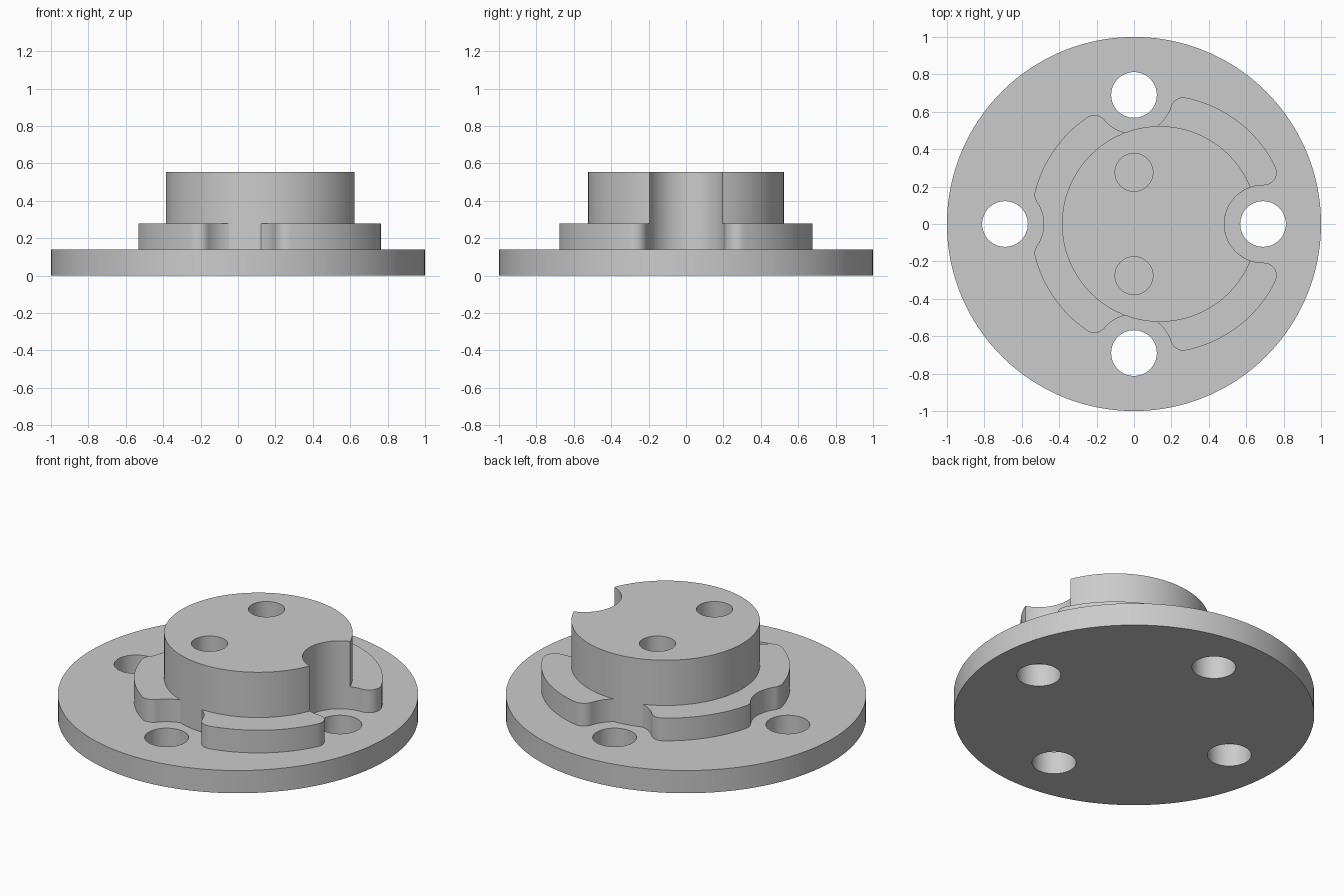
import bpy, bmesh, math
from mathutils import Vector

cube = bpy.data.objects.get("Cube")
if cube:
    bpy.data.objects.remove(cube, do_unlink=True)

# Shared dimensions
PLATE_TOP, COLLAR_TOP, BOSS_TOP = 0.139, 0.278, 0.555
CENTRE = Vector((0.138, 0))          # the collar and boss sit off centre
COLLAR_R, BOSS_R = 0.69, 0.523
HOLE_R, NOTCH_R, FILLET_R = 0.122, 0.207, 0.069
BOLTS = [Vector((0.69, 0)), Vector((0, 0.69)), Vector((-0.69, 0)), Vector((0, -0.69))]

grey = bpy.data.materials.new("grey metal")
grey.use_nodes = True
colour = (0.6, 0.6, 0.6, 1)
grey.diffuse_color = colour
grey.node_tree.nodes["Principled BSDF"].inputs["Base Color"].default_value = colour


def arc(centre, radius, start, end, sign, steps):
    """Points from direction start to direction end; sign 1 is anticlockwise."""
    a = math.atan2(start.y, start.x)
    sweep = (sign * (math.atan2(end.y, end.x) - a)) % math.tau
    angles = [a + sign * sweep * i / steps for i in range(steps + 1)]
    return [centre + radius * Vector((math.cos(t), math.sin(t))) for t in angles]


def circle(centre, radius, steps=96):
    angles = [math.tau * i / steps for i in range(steps)]
    return [centre + radius * Vector((math.cos(t), math.sin(t))) for t in angles]


def prism(name, outline, bottom, top):
    bm = bmesh.new()
    face = bm.faces.new([bm.verts.new((p.x, p.y, bottom)) for p in outline])
    moved = bmesh.ops.extrude_face_region(bm, geom=[face])["geom"]
    verts = [v for v in moved if isinstance(v, bmesh.types.BMVert)]
    bmesh.ops.translate(bm, verts=verts, vec=(0, 0, top - bottom))
    bmesh.ops.recalc_face_normals(bm, faces=bm.faces)
    mesh = bpy.data.meshes.new(name)
    bm.to_mesh(mesh)
    bm.free()
    mesh.materials.append(grey)
    obj = bpy.data.objects.new(name, mesh)
    bpy.context.collection.objects.link(obj)
    return obj


def select(obj):
    bpy.ops.object.select_all(action="DESELECT")
    obj.select_set(True)
    bpy.context.view_layer.objects.active = obj


def drill(obj, centre, radius, bottom, top):
    cutter = prism("cutter", circle(centre, radius), bottom, top)
    cutter.hide_render = True
    mod = obj.modifiers.new("drill", "BOOLEAN")
    mod.operation, mod.solver, mod.object = "DIFFERENCE", "EXACT", cutter
    select(obj)
    bpy.ops.object.modifier_apply(modifier=mod.name)
    bpy.data.objects.remove(cutter, do_unlink=True)


def notch_path(bolt):
    """Relief around one bolt hole, with both of its corners rounded."""
    d = bolt - CENTRE
    u = d.normalized()
    v = Vector((-u.y, u.x))
    reach, gap = COLLAR_R - FILLET_R, NOTCH_R + FILLET_R
    along = (d.length ** 2 + reach ** 2 - gap ** 2) / (2 * d.length)
    side = math.sqrt(reach ** 2 - along ** 2)
    first = CENTRE + along * u - side * v
    last = CENTRE + along * u + side * v
    return (arc(first, FILLET_R, first - CENTRE, bolt - first, 1, 12)
            + arc(bolt, NOTCH_R, first - bolt, last - bolt, -1, 36)[1:-1]
            + arc(last, FILLET_R, bolt - last, last - CENTRE, 1, 12))


# Round mounting plate with four bolt holes
plate = prism("mounting_plate", circle(Vector((0, 0)), 1, 160), 0, PLATE_TOP)
for bolt in BOLTS:
    drill(plate, bolt, HOLE_R, -0.1, PLATE_TOP + 0.1)

# Stepped collar, relieved around every bolt hole
notches = [notch_path(bolt) for bolt in BOLTS]
outline = []
for i, path in enumerate(notches):
    following = notches[(i + 1) % len(notches)]
    outline += path + arc(CENTRE, COLLAR_R, path[-1] - CENTRE, following[0] - CENTRE, 1, 32)[1:-1]
collar = prism("collar", outline, PLATE_TOP, COLLAR_TOP)

# Tall boss with one side notch and two blind holes
boss = prism("boss", circle(CENTRE, BOSS_R, 128), PLATE_TOP, BOSS_TOP)
drill(boss, BOLTS[0], NOTCH_R, 0, BOSS_TOP + 0.1)
for y in (-0.276, 0.276):
    drill(boss, Vector((0, y)), 0.101, COLLAR_TOP, BOSS_TOP + 0.1)

for part in (plate, collar, boss):
    select(part)
    bpy.ops.object.shade_smooth_by_angle(angle=math.radians(30))
